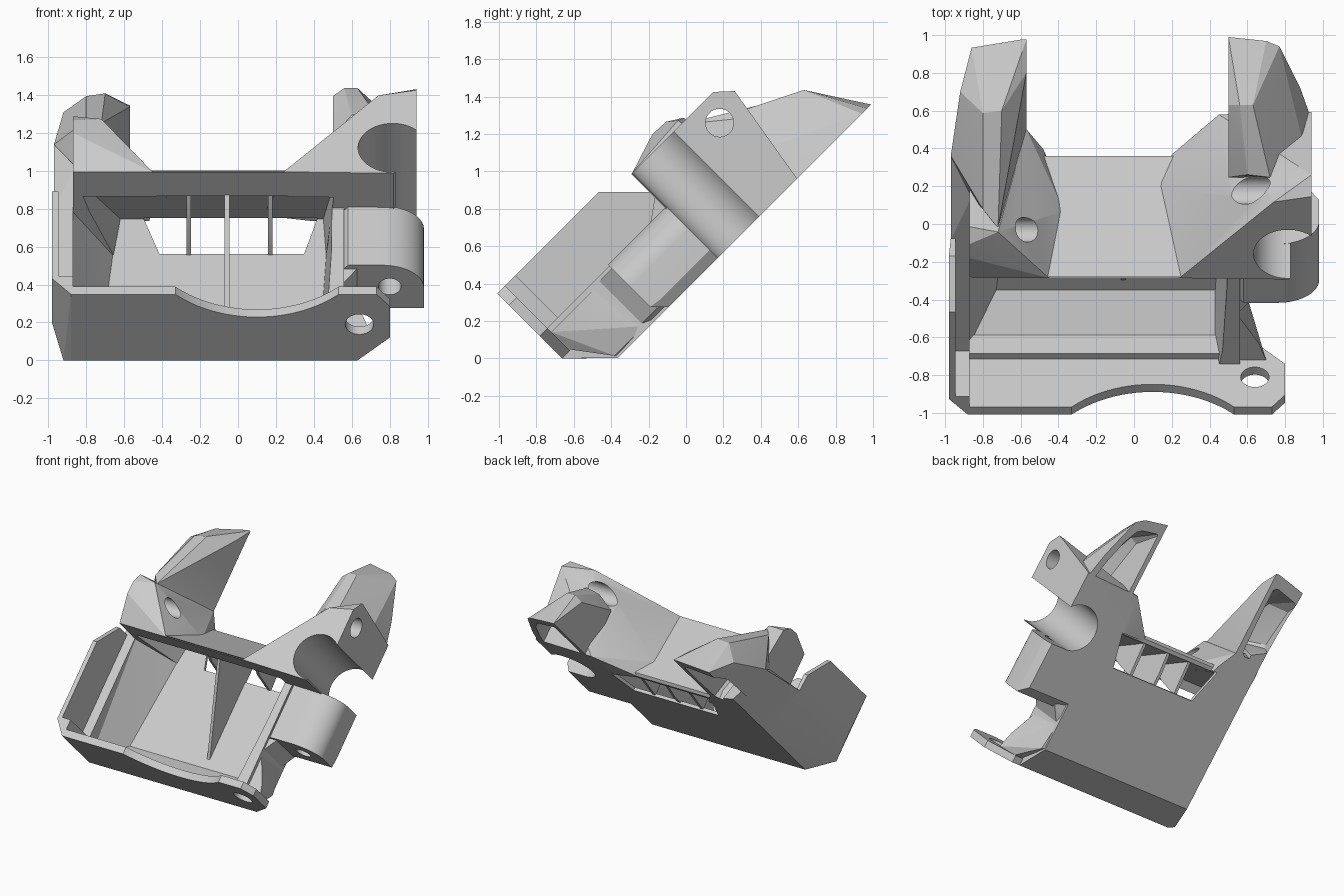
import bpy, bmesh, math
from mathutils import Vector

if "Cube" in bpy.data.objects:
    bpy.data.objects.remove(bpy.data.objects["Cube"], do_unlink=True)

grey = bpy.data.materials.new("light grey plastic")
grey.use_nodes = True
grey.diffuse_color = (.6, .6, .6, 1)
grey.node_tree.nodes["Principled BSDF"].inputs["Base Color"].default_value = grey.diffuse_color

# Tilted working frame: x across, u up along the base plane, v away from it
S = math.sqrt(.5)
BASE, FLOOR, TOP, RIM = .26, .285, .905, .96
FRONT, INNER, BAR = -.467, -.41, .5
LEDGE = .62
parts = []


def tilt(point):
    x, u, v = point
    return Vector((x, (u - v) * S, (u + v) * S))


def finish(name, bm):
    bmesh.ops.recalc_face_normals(bm, faces=bm.faces)
    mesh = bpy.data.meshes.new(name)
    bm.to_mesh(mesh)
    bm.free()
    mesh.materials.append(grey)
    obj = bpy.data.objects.new(name, mesh)
    bpy.context.collection.objects.link(obj)
    parts.append(obj)
    return obj


def hull(name, points):
    """Faceted convex solid around the given points."""
    bm = bmesh.new()
    for point in points:
        bm.verts.new(tilt(point))
    bmesh.ops.convex_hull(bm, input=bm.verts)
    loose = [v for v in bm.verts if not v.link_faces]
    bmesh.ops.delete(bm, geom=loose, context='VERTS')
    bmesh.ops.dissolve_limit(bm, angle_limit=math.radians(1), verts=bm.verts, edges=bm.edges)
    return finish(name, bm)


def prism(name, profile, left, right):
    """Profile in the u-v plane, extruded across x."""
    bm = bmesh.new()
    face = bm.faces.new([bm.verts.new(tilt((left, u, v))) for u, v in profile])
    grown = bmesh.ops.extrude_face_region(bm, geom=[face])["geom"]
    moved = [g for g in grown if isinstance(g, bmesh.types.BMVert)]
    bmesh.ops.translate(bm, verts=moved, vec=(right - left, 0, 0))
    return finish(name, bm)


def box(name, xs, us, vs):
    return hull(name, [(x, u, v) for x in xs for u in us for v in vs])


def rod(name, axis, center, radius, start, end, sides=48):
    """Round solid along axis 0 (x), 1 (u) or 2 (v)."""
    points = []
    for i in range(sides):
        a = math.tau * i / sides
        for along in (start, end):
            p = [center[0] + radius * math.cos(a), center[1] + radius * math.sin(a)]
            p.insert(axis, along)
            points.append(p)
    return hull(name, points)


def cut(cutter, *targets):
    for target in targets:
        mod = target.modifiers.new("cut", 'BOOLEAN')
        mod.operation = 'DIFFERENCE'
        mod.object = cutter
        bpy.context.view_layer.objects.active = target
        bpy.ops.object.modifier_apply(modifier=mod.name)
    parts.remove(cutter)
    bpy.data.objects.remove(cutter, do_unlink=True)


# Tray: chamfered box with a flared left wall, hollowed, with a low right wall
tray = hull("tray", [
    (-.88, FRONT, RIM), (-.88, FRONT, .5), (-.92, -.44, .44), (.56, FRONT, RIM),
    (.56, FRONT, -FRONT), (-.88, FRONT, -FRONT),
    (-.98, -.35, RIM), (-.98, -.34, .62), (-.82, -.255, BASE), (.56, -.255, BASE),
    (-.98, .3, RIM), (.56, .3, RIM), (-.98, .51, .75), (.56, .51, .75),
    (-.97, .51, LEDGE), (-.82, .51, BASE), (.56, .51, BASE)])
cut(hull("tray_hollow", [
    (-.87, INNER, 1.1), (.52, INNER, 1.1), (-.87, INNER, .49), (.43, INNER, .49),
    (-.73, -.21, FLOOR), (.43, -.21, FLOOR), (-.65, .6, FLOOR), (.47, .6, FLOOR),
    (-.87, .6, LEDGE), (-.87, .6, 1.1), (.53, .6, 1.1)]), tray)
cut(box("left_wall_step", (-.945, -.8), (-.33, .6), (LEDGE, 1.2)), tray)
cut(box("right_wall_drop", (.3, .7), (INNER, .7), (.64, 1.2)), tray)
box("inner_ledge", (-.87, .46), (-.42, -.37), (.46, .6))

# Front wall tab and the gusset behind it
tab_outline = [(.4, -FRONT), (.63, -FRONT), (.8, .637), (.8, .87), (.73, RIM), (.4, RIM)]
tab = hull("front_tab", [(x, u, v) for x, v in tab_outline for u in (FRONT, INNER)])
hull("gusset", [
    (.5, INNER, .61), (.7, INNER, .61), (.66, -.283, .61), (.53, -.035, .61),
    (.63, INNER, .48), (.5, INNER, .48), (.58, -.26, .28), (.5, -.22, BASE),
    (.55, -.035, .28), (.5, -.035, BASE)])
cut(rod("scallop", 1, (.1, 1.42), .63, -.6, -.385, 96), tray, tab)
cut(rod("tab_hole", 1, (.64, .736), .075, -.6, -.3), tab)

# Rounded clamp block on the right side
section = [(.54, BASE), (.94, BASE), (.98, .32)]
for i in range(13):
    a = math.pi / 2 * i / 12
    section.append((.76 + .22 * math.cos(a), .48 + .17 * math.sin(a)))
section += [(.58, .65), (.54, .6)]
block = hull("clamp_block", [(x, .06, max(v, .33)) for x, v in section]
             + [(x, u, v) for x, v in section for u in (.13, BAR)])
cut(rod("block_hole", 1, (.8, .49), .06, -.1, .7), block)
hull("block_root", [(.5, u, v) for u in (-.035, .2) for v in (BASE, .62)]
     + [(.56, -.035, v) for v in (.3, .62)] + [(.64, .08, v) for v in (.3, .62)])

# Cross bar with the thin sloping plate behind it
prism("sloping_plate", [(.51, TOP), (.51, .72), (.57, .72), (.77, .29), (.8, .29), (.82, .31)],
      -.6, .5)
prism("cross_bar", [(BAR, TOP), (BAR, .725), (.56, .725), (.58, .76)], -.87, .6)

# Ears at both ends of the bar, hollow above the floor
left_ear = hull("left_ear", [
    (-.87, BAR, .9), (-.45, BAR, TOP), (-.87, .72, .975), (-.87, .82, .97), (-.72, .87, .93),
    (-.87, .9, .92), (-.87, BAR, .5), (-.82, BAR, BASE), (-.87, .98, .5), (-.82, .97, BASE),
    (-.37, .665, .566), (-.48, .82, BASE), (-.57, .97, BASE), (-.38, BAR, BASE)])
left_skirt = hull("left_skirt", [
    (-.97, BAR, LEDGE), (-.97, 1.06, .55), (-.8, BAR, LEDGE), (-.8, 1, LEDGE),
    (-.82, BAR, BASE), (-.82, 1.06, BASE), (-.7, BAR, BASE), (-.7, 1, BASE)])
right_ear = hull("right_ear", [
    (.24, BAR, TOP), (.74, 1.07, TOP), (.94, 1.11, TOP), (.94, .6, TOP), (.82, .49, TOP),
    (.13, .735, .45), (.2, .81, .29), (.45, 1.08, BASE), (.94, 1.1, BASE), (.94, 1.1, .31),
    (.94, 1.195, .827), (.94, .6, BASE), (.82, .49, BASE), (.32, BAR, BASE)])
cut(hull("ear_hollow", [
    (-.84, .4, .72), (.51, .4, .72), (-.67, .4, FLOOR), (.47, .4, FLOOR),
    (-.8, .57, .72), (.5, .57, .72), (-.62, .77, FLOOR), (.45, .77, FLOOR)]),
    left_ear, left_skirt, right_ear)
cut(hull("floor_slot", [(x, u, v) for v in (.1, .3) for x, u in (
    (-.38, .4), (.32, .4), (-.38, .51), (.32, .51), (-.5, .78), (.42, .78))]),
    left_ear, right_ear)
cut(rod("tube_groove", 2, (.815, .68), .182, 0, 1.2, 64), right_ear)


# Horns: faceted shells open on the base side
def horn(name, points):
    shell = hull(name, points)
    cx = sum(p[0] for p in points) / len(points)
    cu = sum(p[1] for p in points) / len(points)
    inner = [(cx + (x - cx) * .78, cu + (u - cu) * .85, v - .07) for x, u, v in points]
    cut(hull("horn_hollow", inner), shell)
    return shell


horn("left_horn", [
    (-.82, .75, BASE), (-.97, 1.06, .55), (-.92, 1.42, .43), (-.86, 1.58, BASE),
    (-.82, 1.06, BASE), (-.6, 1.64, BASE), (-.57, 1.64, BASE), (-.57, .97, BASE),
    (-.57, 1.51, .38), (-.8, 1.4, .57), (-.7, 1.42, .57), (-.8, .95, .84),
    (-.72, .87, .9), (-.87, .85, .62)])
right_horn = horn("right_horn", [
    (.5, 1, BASE), (.5, 1.66, BASE), (.7, 1.63, BASE), (.77, 1.59, BASE), (.88, 1.28, BASE),
    (.94, 1.04, BASE), (.5, 1.43, .54), (.56, 1.46, .57), (.63, 1.46, .57),
    (.6, 1.1, .73), (.72, 1.1, .75), (.5, 1.01, .66), (.9, 1.08, .5)])

# Screw holes through the ears
cut(rod("right_ear_hole", 0, (1.018, .764), .075, .3, 1.1), right_ear, right_horn)
cut(rod("left_ear_hole", 0, (.757, .8), .065, -.8, -.2), left_ear)

# Ribs bridging the slot under the plate
for name, x in (("left_rib", .17), ("right_rib", -.26)):
    prism(name, [(BAR, .27), (.53, .5), (.6, .7), (.79, .3)], x - .012, x + .012)
prism("long_rib", [(-.15, .275), (.51, .74), (.57, .74), (.79, .3), (.6, .27)], -.07, -.046)

# Smooth the round surfaces, keep edges sharp
bpy.ops.object.select_all(action='DESELECT')
for obj in parts:
    obj.select_set(True)
bpy.context.view_layer.objects.active = tray
bpy.ops.object.shade_smooth_by_angle(angle=math.radians(15))
